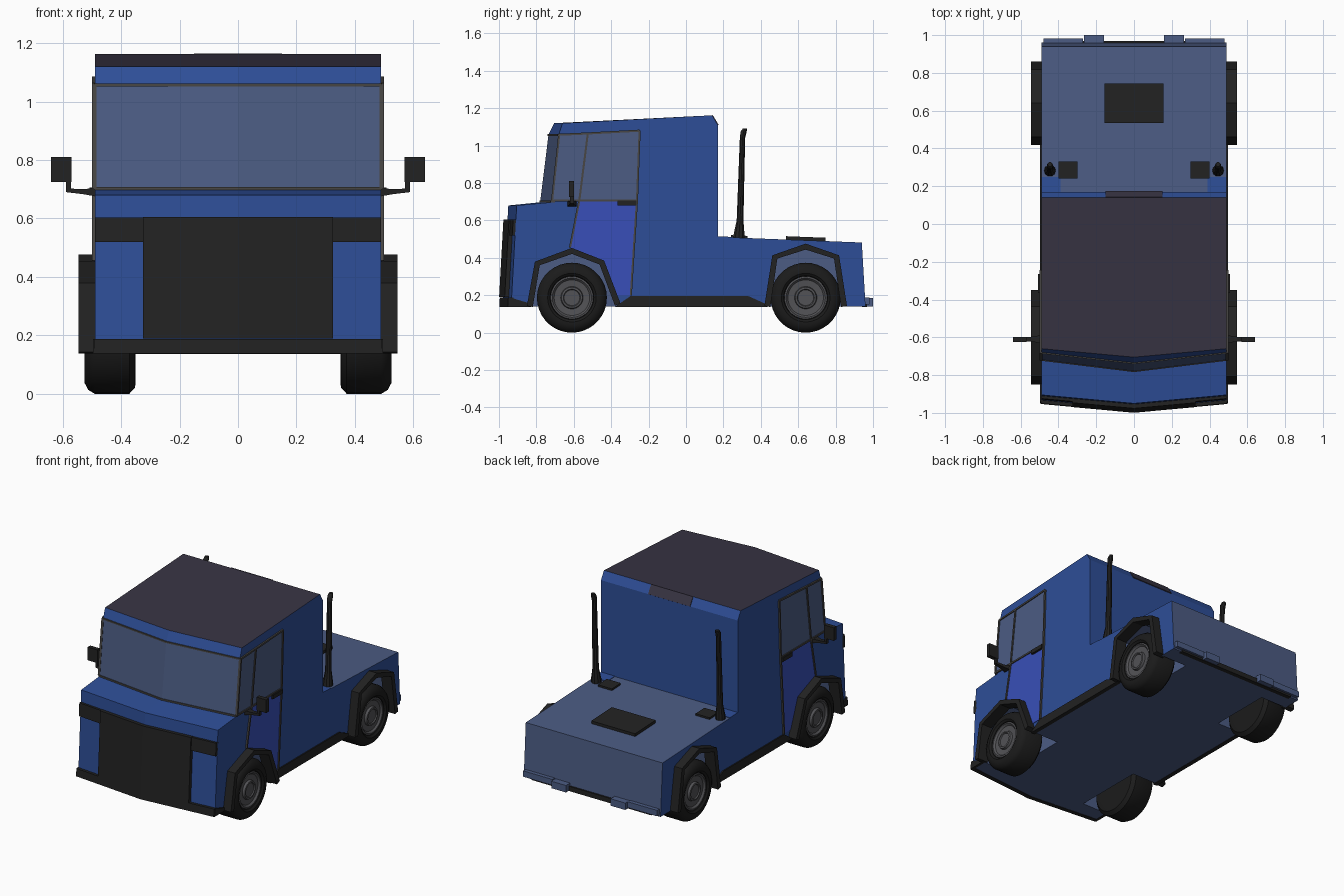
import bpy, bmesh
from math import sin, cos, pi
from mathutils import Vector

cube = bpy.data.objects.get("Cube")
if cube:
    bpy.data.objects.remove(cube)


def material(name, r, g, b):
    m = bpy.data.materials.new(name)
    m.use_nodes = True
    m.diffuse_color = (r, g, b, 1)
    m.node_tree.nodes["Principled BSDF"].inputs["Base Color"].default_value = (r, g, b, 1)
    return m


BLUE = material("body blue", .027, .076, .31)
DOOR = material("door blue", .04, .078, .48)
SLATE = material("slate blue", .072, .107, .23)
ROOF = material("roof charcoal", .039, .034, .056)
BLACK = material("trim black", .016, .016, .016)
TYRE = material("tyre black", .011, .011, .011)
RIM = material("rim grey", .085, .085, .092)
SEAM = material("seam grey", .065, .062, .058)
SIDES = (("right", -1), ("left", 1))


def loft(name, sections, mats, rule=None, smooth=False):
    """Skin a row of matching loops and cap both ends; rule maps loop edge to material."""
    bm = bmesh.new()
    rows = [[bm.verts.new(p) for p in loop] for loop in sections]
    n = len(rows[0])
    for a, b in zip(rows, rows[1:]):
        for i in range(n):
            j = (i + 1) % n
            f = bm.faces.new((a[i], a[j], b[j], b[i]))
            f.material_index = rule.get(i, 0) if rule else 0
    bm.faces.new(rows[0])
    bm.faces.new(rows[-1])
    bmesh.ops.recalc_face_normals(bm, faces=bm.faces)
    mesh = bpy.data.meshes.new(name)
    bm.to_mesh(mesh)
    bm.free()
    for m in mats:
        mesh.materials.append(m)
    ob = bpy.data.objects.new(name, mesh)
    bpy.context.collection.objects.link(ob)
    if smooth:
        bpy.ops.object.select_all(action='DESELECT')
        ob.select_set(True)
        bpy.context.view_layer.objects.active = ob
        bpy.ops.object.shade_smooth_by_angle(angle=.6)
    return ob


def side_plates(name, outline, x0, x1, mat):
    """Extrude a (y, z) outline sideways on both sides."""
    for side, s in SIDES:
        loft(side + "_" + name, [[(s * x, y, z) for y, z in outline] for x in (x0, x1)], [mat])


def box(name, x0, x1, y0, y1, z0, z1, mat):
    return loft(name, [[(x, y0, z0), (x, y1, z0), (x, y1, z1), (x, y0, z1)] for x in (x0, x1)], [mat])


def pair(name, *args):
    for side, s in SIDES:
        box(side + "_" + name, s * args[0], s * args[1], *args[2:])


def band(points, width):
    """Outline of a ribbon of constant width along a (y, z) path."""
    pts = [Vector(p) for p in points]
    near, far = [], []
    for i, p in enumerate(pts):
        d = pts[min(i + 1, len(pts) - 1)] - pts[max(i - 1, 0)]
        off = Vector((-d.y, d.x)).normalized() * width / 2
        near.append(p + off)
        far.append(p - off)
    return [tuple(p) for p in near + far[::-1]]


# Body shell: centre y, side y, z; the nose is a shallow V
PROFILE = [(-.98, -.935, .14), (-.95, -.905, .68), (-.78, -.72, .697), (-.735, -.68, 1.06),
           (-.705, -.66, 1.12), (.14, .14, 1.162), (.17, .17, 1.11), (.17, .17, .512),
           (.94, .94, .482), (.96, .96, .14)]
body = loft("body", [[(x, c if x == 0 else e, z) for c, e, z in PROFILE] for x in (-.49, 0, .49)],
            [BLUE, SLATE, ROOF], {2: 1, 4: 2, 7: 1, 8: 1, 9: 1})

# Wheel arches: path from front foot to rear foot
FRONT_ARCH = [(-.835, .14), (-.795, .37), (-.61, .437), (-.45, .375), (-.365, .15)]
REAR_ARCH = [(.435, .14), (.475, .405), (.64, .46), (.805, .405), (.845, .14)]
for label, arch in (("front", FRONT_ARCH), ("rear", REAR_ARCH)):
    side_plates(label + "_fender", band(arch, .032), .47, .545, BLACK)
    hole = [(arch[0][0], .05)] + arch + [(arch[-1][0], .05)]
    for s in (-1, 1):
        cutter = loft("well_cutter", [[(s * x, y, z) for y, z in hole] for x in (.3, .6)],
                      [BLUE, SLATE, ROOF])
        cutter.hide_render = True
        for f in cutter.data.polygons:
            f.material_index = 1
        mod = body.modifiers.new("well", 'BOOLEAN')
        mod.operation = 'DIFFERENCE'
        mod.solver = 'EXACT'
        mod.object = cutter
        bpy.context.view_layer.objects.active = body
        bpy.ops.object.modifier_apply(modifier=mod.name)
        bpy.data.objects.remove(cutter)


# Nose panels that follow the V and rake of the front
def nose_panel(name, xs, z0, z1, depth, mat):
    def front(x, z):
        return -.98 + .0555 * (z - .14) + .0918 * abs(x)
    loft(name, [[(x, front(x, z0) - depth, z0), (x, front(x, z1) - depth, z1),
                 (x, front(x, z1) + .01, z1), (x, front(x, z0) + .01, z0)] for x in xs], [mat])


nose_panel("grille", (-.325, 0, .325), .19, .605, .022, BLACK)
nose_panel("nose_band", (-.49, 0, .49), .52, .604, .015, BLACK)
nose_panel("front_bumper", (-.493, 0, .493), .138, .188, .018, BLACK)
side_plates("bumper_end", [(-.95, .138), (-.83, .138), (-.83, .155), (-.94, .188)], .48, .497, BLACK)

# Windscreen seams
for label, c, e, z in (("lower", -.78, -.72, .702), ("upper", -.737, -.682, 1.057)):
    loft(label + "_windscreen_seam", [[(x, y - .004, z - .005), (x, y - .004, z + .005),
         (x, y + .02, z + .005), (x, y + .02, z - .005)]
         for x, y in ((-.493, e), (0, c), (.493, e))], [SEAM])

# Doors and side glass
DOOR_FRONT = [(-.525, 1.065), (-.57, .71), (-.62, .455)]
DOOR_REAR = [(-.248, 1.08), (-.262, .71), (-.295, .2)]
side_plates("door_panel", [(-.57, .71), (-.618, .455), (-.45, .39), (-.375, .2), (-.295, .2), (-.262, .71)],
            .485, .494, DOOR)
side_plates("door_window", [(-.525, 1.065), (-.57, .71), (-.262, .71), (-.248, 1.08)], .485, .494, SLATE)
side_plates("quarter_window", [(-.678, 1.055), (-.715, .71), (-.57, .71), (-.525, 1.062)], .485, .494, SLATE)
for label, path in (("front_door_seam", DOOR_FRONT), ("rear_door_seam", DOOR_REAR),
                    ("window_sill", [(-.72, .707), (-.262, .707)]),
                    ("window_header", [(-.68, 1.058), (-.525, 1.065), (-.248, 1.08)]),
                    ("windscreen_pillar", [(-.716, .707), (-.678, 1.058)])):
    side_plates(label, band(path, .011), .485, .5, SEAM)
pair("door_handle", .485, .508, -.365, -.265, .68, .706, BLACK)

# Mirrors on tapered arms
for side, s in SIDES:
    loft(side + "_mirror_arm", [[(s * x, -.61 - w, z0), (s * x, -.61 + w, z0), (s * x, -.61 + w, z1),
         (s * x, -.61 - w, z1)] for x, w, z0, z1 in ((.485, .025, .675, .705), (.53, .014, .683, .7),
                                                    (.588, .01, .69, .703))], [BLACK])
pair("mirror_post", .572, .588, -.62, -.6, .69, .74, BLACK)
pair("mirror", .57, .64, -.625, -.598, .725, .81, BLACK)

# Side skirts
side_plates("skirt", [(-.38, .138), (-.295, .197), (.33, .197), (.435, .15), (.435, .138)], .47, .498, BLACK)


# Deck fittings, resting on the sloping deck
def deck(y):
    return .512 - .039 * (y - .17)


def deck_plate(name, x0, x1, y0, y1, lift, mat):
    loft(name, [[(x, y0, deck(y0) - .01), (x, y1, deck(y1) - .01), (x, y1, deck(y1) + lift),
                 (x, y0, deck(y0) + lift)] for x in (x0, x1)], [mat])


deck_plate("coupling_plate", -.157, .157, .535, .745, .018, BLACK)
for side, s in SIDES:
    deck_plate(side + "_deck_step", s * .3, s * .4, .24, .33, .012, BLACK)
    deck_plate(side + "_deck_corner", s * .39, s * .49, .165, .25, .003, BLUE)

# Dark patch on the rear roof chamfer
loft("roof_rear_patch", [[(x, .138, 1.16), (x, .143, 1.164), (x, .174, 1.112), (x, .168, 1.108)]
                         for x in (-.15, .15)], [ROOF])

# Rear bumper
box("rear_strip", -.43, .43, .94, .968, .137, .168, BLACK)
pair("rear_bumper", .27, .48, .94, .982, .15, .188, SLATE)
pair("rear_bracket", .16, .265, .94, 1, .14, .185, SLATE)


# Round parts
def ring(center, radius, axis, n):
    cx, cy, cz = center
    turns = [2 * pi * i / n for i in range(n)]
    if axis == 'X':
        return [(cx, cy + radius * cos(a), cz + radius * sin(a)) for a in turns]
    return [(cx + radius * cos(a), cy + radius * sin(a), cz) for a in turns]


TYRE_RINGS = [(.35, .13), (.352, .165), (.372, .187), (.49, .187), (.512, .174), (.525, .15),
              (.525, .13), (.515, .117), (.49, .113)]
RIM_RINGS = [(.48, .115), (.512, .114), (.514, .105), (.503, .095), (.5, .06), (.515, .056), (.517, .046),
             (.51, .042)]
STACK = [(.282, .5, .031), (.284, .53, .03), (.289, .6, .019), (.302, 1.04, .015), (.308, 1.075, .017),
         (.316, 1.092, .012)]
for side, s in SIDES:
    for label, y in (("front", -.61), ("rear", .64)):
        for part, rings, mat in (("tyre", TYRE_RINGS, TYRE), ("rim", RIM_RINGS, RIM)):
            loft(f"{side}_{label}_{part}", [ring((s * x, y, .187), r, 'X', 36) for x, r in rings],
                 [mat], smooth=True)
    loft(side + "_exhaust_stack", [ring((s * .445, y, z), r, 'Z', 10) for y, z, r in STACK],
         [BLACK], smooth=True)
